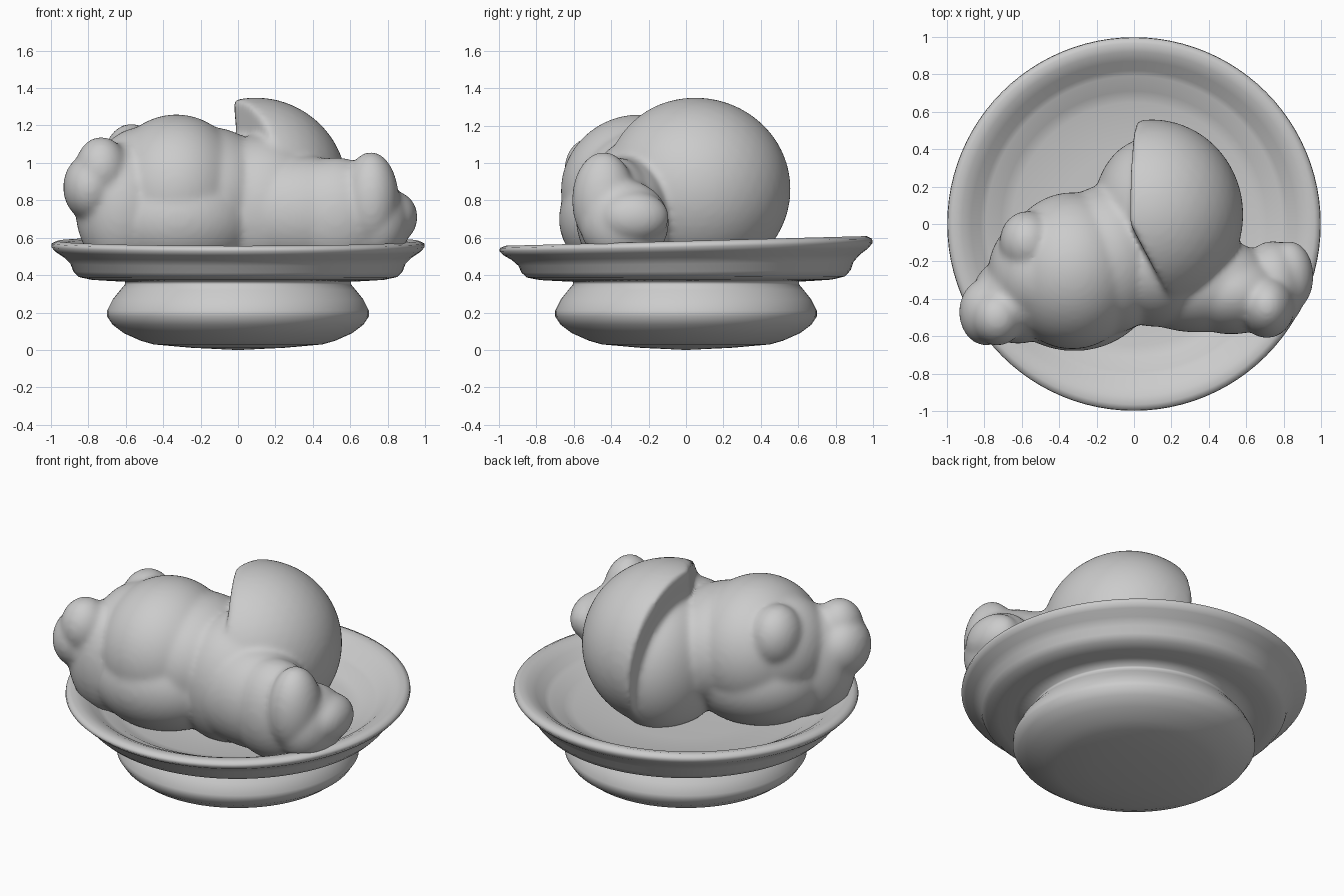
import bpy, bmesh, math
from mathutils import Vector, Matrix

if "Cube" in bpy.data.objects:
    bpy.data.objects.remove(bpy.data.objects["Cube"])


def finish(name, bm):
    bmesh.ops.recalc_face_normals(bm, faces=bm.faces)
    for f in bm.faces:
        f.smooth = True
    mesh = bpy.data.meshes.new(name)
    bm.to_mesh(mesh)
    bm.free()
    ob = bpy.data.objects.new(name, mesh)
    bpy.context.collection.objects.link(ob)
    return ob


def lathe(name, profile, tilt=0.0, steps=96):
    bm = bmesh.new()
    rings = []
    for r, z in profile:
        if r == 0:
            rings.append([bm.verts.new((0, 0, z))] * steps)
            continue
        ring = []
        for i in range(steps):
            a = 2 * math.pi * i / steps
            y = r * math.sin(a)
            ring.append(bm.verts.new((r * math.cos(a), y, z + tilt * y * max(0, z - 0.36))))
        rings.append(ring)
    for lo, hi in zip(rings, rings[1:]):
        for i in range(steps):
            j = (i + 1) % steps
            quad = list(dict.fromkeys((lo[i], lo[j], hi[j], hi[i])))
            bm.faces.new(quad)
    return finish(name, bm)


def blob(bm, centre, radii, cuts=()):
    # ellipsoid, optionally sliced by (point, outward normal) planes
    part = bmesh.new()
    bmesh.ops.create_icosphere(part, subdivisions=4, radius=1.0,
                               matrix=Matrix.Translation(centre) @ Matrix.Diagonal((*radii, 1)))
    for point, normal in cuts:
        res = bmesh.ops.bisect_plane(part, geom=part.verts[:] + part.edges[:] + part.faces[:],
                                     plane_co=point, plane_no=normal, clear_outer=True)
        rim = [e for e in res["geom_cut"] if isinstance(e, bmesh.types.BMEdge)]
        bmesh.ops.edgeloop_fill(part, edges=rim)
    for v in part.verts:
        v.co.z = max(v.co.z, 0.42)
    temp = bpy.data.meshes.new("temp")
    part.to_mesh(temp)
    part.free()
    bm.from_mesh(temp)
    bpy.data.meshes.remove(temp)


# round foot and dished plate in one turned profile
lathe("footed_plate", [
    (0, 0), (0.25, 0.012), (0.45, 0.03), (0.52, 0.05), (0.61, 0.09), (0.67, 0.135), (0.70, 0.18),
    (0.70, 0.21), (0.67, 0.27), (0.63, 0.32), (0.605, 0.35), (0.605, 0.365),
    (0.70, 0.37), (0.78, 0.375), (0.85, 0.39), (0.88, 0.42), (0.895, 0.46), (0.93, 0.495),
    (0.975, 0.525), (0.998, 0.55), (0.995, 0.57), (0.965, 0.583), (0.92, 0.575),
    (0.87, 0.55), (0.82, 0.51), (0.79, 0.495), (0.76, 0.49), (0.71, 0.46), (0.65, 0.445),
    (0.4, 0.435), (0, 0.43)], tilt=0.12)

# reclining figure
bm = bmesh.new()
parts = [
    ((-0.33, -0.25, 0.85), (0.38, 0.42, 0.41)),    # belly
    ((-0.32, -0.27, 0.70), (0.45, 0.41, 0.34)),    # underside
    ((-0.14, -0.19, 0.82), (0.34, 0.40, 0.37)),    # side
    ((-0.52, -0.26, 0.88), (0.26, 0.30, 0.31)),    # chest
    ((-0.62, -0.40, 0.76), (0.25, 0.24, 0.35)),    # neck
    ((-0.73, -0.50, 0.97), (0.14, 0.15, 0.17)),    # raised paw
    ((-0.79, -0.47, 0.87), (0.145, 0.18, 0.18)),   # muzzle
    ((-0.57, -0.10, 1.02), (0.15, 0.17, 0.19)),    # ear
    ((0.08, 0.06, 0.74), (0.30, 0.40, 0.42)),      # waist
    ((0.12, -0.22, 0.75), (0.36, 0.33, 0.40)),     # lap
    ((0.34, -0.32, 0.73), (0.42, 0.26, 0.31)),     # thigh
    ((0.52, -0.37, 0.72), (0.30, 0.22, 0.31)),     # shin
    ((0.71, -0.44, 0.80), (0.15, 0.17, 0.26)),     # upright foot
    ((0.74, -0.33, 0.68), (0.18, 0.24, 0.23)),     # heel
    ((0.83, -0.28, 0.71), (0.13, 0.19, 0.14)),     # toe
]
for centre, radii in parts:
    blob(bm, centre, radii)
# big rounded hood with a sharp open edge on its left
blob(bm, (0.095, 0.05, 0.86), (0.49, 0.51, 0.49),
     [(Vector((-0.02, 0, 1.3)), Vector((-1, 0, -0.08))),
      (Vector((-0.02, 0, 1.3)), Vector((-0.38, -0.20, 0)))])
figure = finish("reclining_figure", bm)

# fuse the parts into one soft sculpted skin
remesh = figure.modifiers.new("fuse", 'REMESH')
remesh.mode = 'VOXEL'
remesh.voxel_size = 0.015
remesh.use_smooth_shade = True
soften = figure.modifiers.new("soften", 'SMOOTH')
soften.factor = 0.5
soften.iterations = 18
